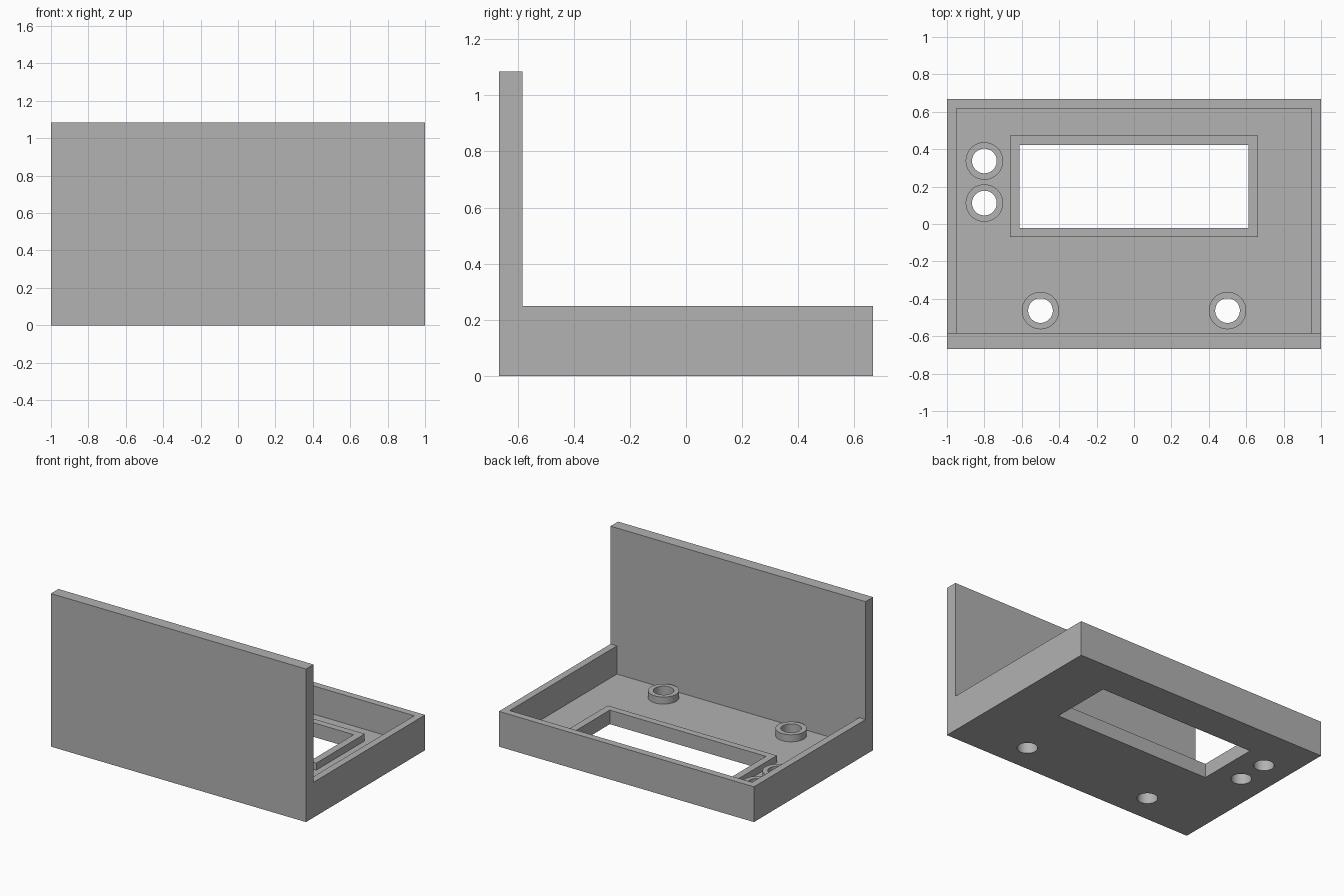
import bpy
import bmesh
from mathutils import Matrix, Vector

if "Cube" in bpy.data.objects:
    bpy.data.objects.remove(bpy.data.objects["Cube"], do_unlink=True)

# Overall sizes
HALF_X, HALF_Y = 1.0, 0.667
PANEL_TOP, RIM, FLOOR, RAISED = 1.085, 0.25, 0.05, 0.10
WALL = 0.05
PANEL_BACK = -0.583
BOSS_R, HOLE_R = 0.1, 0.066
HOLES = [(-0.8, 0.337), (-0.8, 0.112), (-0.5, -0.463), (0.5, -0.463)]

grey = bpy.data.materials.new("plain grey")
grey.use_nodes = True
COLOUR = (0.445, 0.445, 0.445, 1)
grey.diffuse_color = COLOUR
grey.node_tree.nodes["Principled BSDF"].inputs["Base Color"].default_value = COLOUR


def add_object(name, bm):
    bmesh.ops.recalc_face_normals(bm, faces=bm.faces)
    mesh = bpy.data.meshes.new(name)
    bm.to_mesh(mesh)
    bm.free()
    mesh.materials.append(grey)
    obj = bpy.data.objects.new(name, mesh)
    bpy.context.collection.objects.link(obj)
    return obj


def box(name, low, high):
    low, high = Vector(low), Vector(high)
    bm = bmesh.new()
    matrix = Matrix.Translation((low + high) / 2) @ Matrix.Diagonal((*(high - low), 1))
    bmesh.ops.create_cube(bm, size=1, matrix=matrix)
    return add_object(name, bm)


def cylinder(name, centre, radius, bottom, top):
    bm = bmesh.new()
    bmesh.ops.create_cone(bm, cap_ends=True, segments=64, radius1=radius, radius2=radius,
                          depth=top - bottom,
                          matrix=Matrix.Translation((*centre, (bottom + top) / 2)))
    return add_object(name, bm)


def combine(target, tool, operation):
    tool.hide_render = True
    mod = target.modifiers.new(operation.lower(), "BOOLEAN")
    mod.operation, mod.solver, mod.object = operation, "EXACT", tool
    bpy.context.view_layer.objects.active = target
    bpy.ops.object.modifier_apply(modifier=mod.name)
    bpy.data.objects.remove(tool, do_unlink=True)


# Body: an L-shaped side profile extruded across the width
profile = [(-HALF_Y, 0), (HALF_Y, 0), (HALF_Y, RIM), (PANEL_BACK, RIM),
           (PANEL_BACK, PANEL_TOP), (-HALF_Y, PANEL_TOP)]
bm = bmesh.new()
face = bm.faces.new([bm.verts.new((-HALF_X, y, z)) for y, z in profile])
side = bmesh.ops.extrude_face_region(bm, geom=[face])["geom"]
bmesh.ops.translate(bm, vec=(2 * HALF_X, 0, 0),
                    verts=[v for v in side if isinstance(v, bmesh.types.BMVert)])
body = add_object("tray_with_front_panel", bm)

# Tray cavity
combine(body, box("cavity", (WALL - HALF_X, PANEL_BACK, FLOOR),
                  (HALF_X - WALL, HALF_Y - WALL, RIM + 0.1)), "DIFFERENCE")

# Raised window frame and round bosses
combine(body, box("window_frame", (-0.663, -0.07, FLOOR / 2), (0.663, 0.472, RAISED)), "UNION")
for spot in HOLES:
    combine(body, cylinder("boss", spot, BOSS_R, FLOOR / 2, RAISED), "UNION")

# Window opening and holes through the floor
combine(body, box("window", (-0.612, -0.021, -0.1), (0.612, 0.422, 0.2)), "DIFFERENCE")
for spot in HOLES:
    combine(body, cylinder("hole", spot, HOLE_R, -0.1, 0.2), "DIFFERENCE")

bpy.ops.object.select_all(action="DESELECT")
body.select_set(True)
bpy.context.view_layer.objects.active = body
bpy.ops.object.shade_smooth_by_angle()
